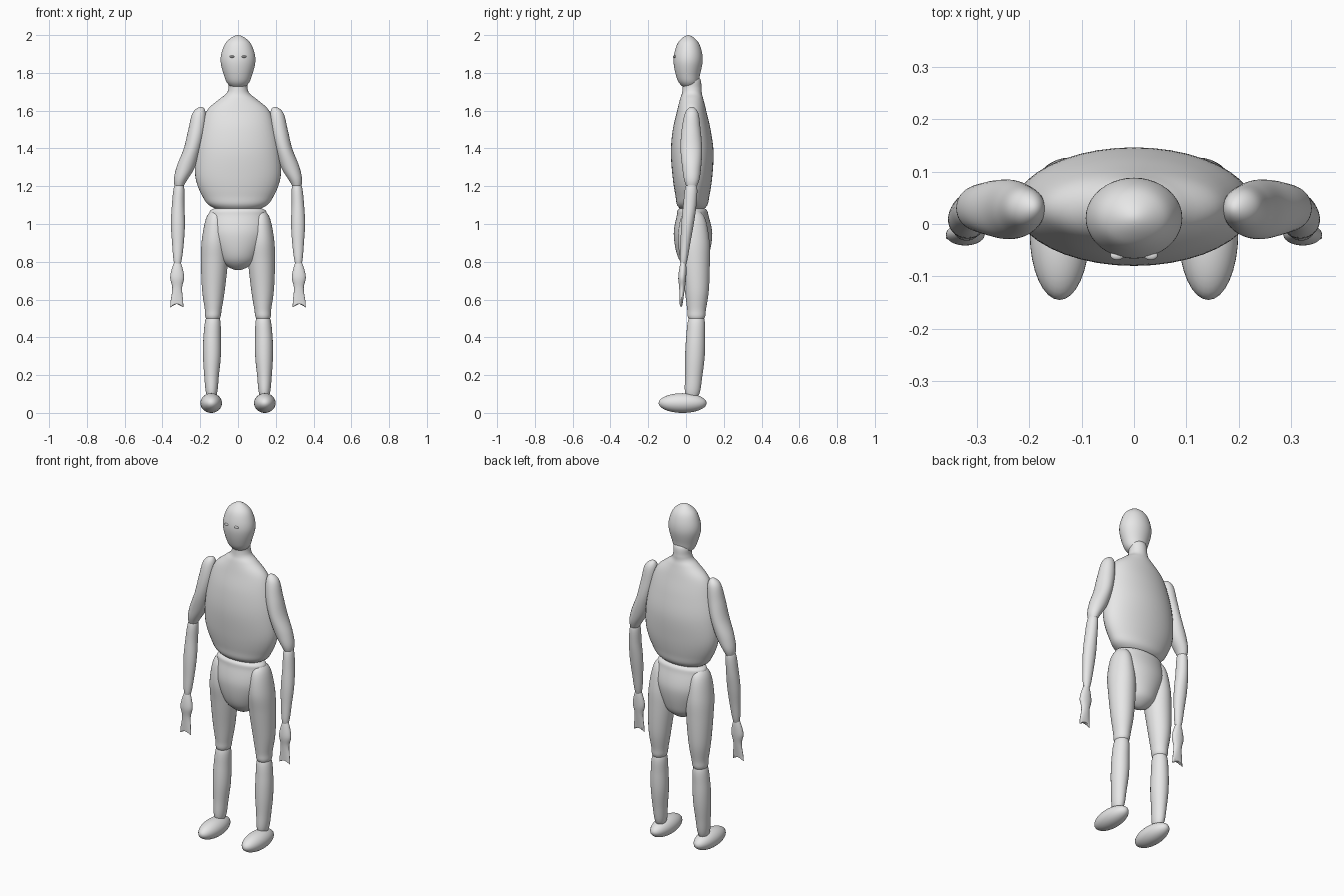
import bpy
import bmesh
import math
from mathutils import Vector, Matrix

SIDES = 40
STEPS = 6


def make_material(name, colour):
    material = bpy.data.materials.new(name)
    material.use_nodes = True
    material.diffuse_color = colour
    material.node_tree.nodes["Principled BSDF"].inputs["Base Color"].default_value = colour
    return material


def finish(name, bm, material):
    """Turn a bmesh into a smooth shaded object."""
    bmesh.ops.recalc_face_normals(bm, faces=bm.faces)
    mesh = bpy.data.meshes.new(name)
    bm.to_mesh(mesh)
    bm.free()
    mesh.materials.append(material)
    obj = bpy.data.objects.new(name, mesh)
    bpy.context.collection.objects.link(obj)
    bpy.ops.object.select_all(action='DESELECT')
    obj.select_set(True)
    bpy.context.view_layer.objects.active = obj
    bpy.ops.object.shade_smooth_by_angle(angle=math.radians(60))
    return obj


def pole_mirror(pole, neighbour):
    """Phantom ring beyond an end, so that closed ends become round."""
    phantom = neighbour.copy()
    if pole[2] == 0:
        phantom[2], phantom[4] = -neighbour[2], -neighbour[4]
    else:
        phantom = pole * 2 - neighbour
    return phantom


def smooth_rings(rings):
    """Catmull-Rom interpolation of the control rings."""
    pts = [Vector(r) for r in rings]
    pts = [pole_mirror(pts[0], pts[1])] + pts + [pole_mirror(pts[-1], pts[-2])]
    result = []
    for a, b, c, d in zip(pts, pts[1:], pts[2:], pts[3:]):
        for step in range(STEPS):
            t = step / STEPS
            result.append(b + (c - a) * (t / 2)
                          + (a * 2 - b * 5 + c * 4 - d) * (t * t / 2)
                          + (b * 3 - a - c * 3 + d) * (t ** 3 / 2))
    result.append(pts[-2])
    return result


def loft(name, rings, material, side=1, notch=0):
    """Skin elliptical rings given as height, x centre, x radius, y centre, y radius."""
    bm = bmesh.new()
    previous = None
    for z, cx, rx, cy, ry in smooth_rings(rings):
        if abs(rx) < 1e-5:
            loop = [bm.verts.new((cx * side, cy, z))] * SIDES
        else:
            loop = []
            for i in range(SIDES):
                a = math.tau * i / SIDES
                loop.append(bm.verts.new(((cx + rx * math.cos(a)) * side,
                                          cy + ry * math.sin(a), z)))
        if previous:
            for i in range(SIDES):
                j = (i + 1) % SIDES
                corners = (previous[i], previous[j], loop[j], loop[i])
                bm.faces.new(list(dict.fromkeys(corners)))
        previous = loop
    # An open end is capped, with its two corners pulled down
    if notch:
        for i, vert in enumerate(previous):
            vert.co.z -= notch * math.cos(math.tau * i / SIDES) ** 2
        centre = bm.verts.new(sum((v.co for v in previous), Vector()) / SIDES)
        centre.co.z += notch / 2
        for i in range(SIDES):
            bm.faces.new((previous[i], previous[(i + 1) % SIDES], centre))
    return finish(name, bm, material)


def ellipsoid(name, centre, radii, material):
    bm = bmesh.new()
    matrix = Matrix.Translation(centre) @ Matrix.Diagonal((*radii, 1))
    bmesh.ops.create_uvsphere(bm, u_segments=32, v_segments=20, radius=1, matrix=matrix)
    return finish(name, bm, material)


cube = bpy.data.objects.get("Cube")
if cube:
    bpy.data.objects.remove(cube, do_unlink=True)

skin = make_material("light grey", (0.8, 0.8, 0.8, 1))
eye_white = make_material("pale eye", (0.9, 0.9, 0.9, 1))

# Head, tapering to the chin
loft("head", [
    (2, 0, 0, .012, 0), (1.97, 0, .056, .012, .047), (1.92, 0, .083, .012, .07),
    (1.86, 0, .092, .011, .077), (1.79, 0, .075, .01, .064),
    (1.74, 0, .052, .015, .046), (1.71, 0, 0, .02, 0)], skin)

# Neck running into the barrel shaped torso
loft("torso", [
    (1.79, 0, 0, .03, 0), (1.77, 0, .045, .03, .044), (1.72, 0, .05, .032, .05),
    (1.69, 0, .062, .031, .053), (1.66, 0, .1, .03, .062), (1.6, 0, .165, .03, .077),
    (1.5, 0, .2, .03, .1), (1.38, 0, .223, .033, .113), (1.25, 0, .226, .034, .105),
    (1.15, 0, .19, .034, .09), (1.09, 0, .138, .033, .073), (1.05, 0, 0, .033, 0)], skin)

loft("pelvis", [
    (1.1, 0, 0, .033, 0), (1.08, 0, .132, .033, .07), (1.04, 0, .153, .035, .085),
    (.95, 0, .155, .037, .102), (.85, 0, .115, .037, .088),
    (.79, 0, .077, .04, .06), (.755, 0, 0, .04, 0)], skin)

# Limbs and eyes, once for each side
for label, side in (("left", 1), ("right", -1)):
    loft(label + "_upper_arm", [
        (1.62, .195, 0, .03, 0), (1.59, .205, .034, .03, .034),
        (1.5, .218, .045, .027, .05), (1.4, .241, .046, .028, .057),
        (1.3, .277, .049, .03, .05), (1.22, .308, .031, .03, .036),
        (1.16, .313, 0, .028, 0)], skin, side)
    loft(label + "_forearm", [
        (1.23, .31, 0, .029, 0), (1.2, .312, .026, .028, .03),
        (1.1, .317, .033, .02, .035), (1, .318, .037, .008, .033),
        (.9, .318, .031, -.003, .026), (.8, .32, .02, -.013, .018),
        (.76, .321, 0, -.015, 0)], skin, side)
    loft(label + "_hand", [
        (.82, .321, 0, -.014, 0), (.79, .321, .02, -.015, .015),
        (.72, .322, .037, -.02, .021), (.66, .322, .026, -.021, .015),
        (.577, .324, .035, -.026, .008)], skin, side, notch=.018)
    loft(label + "_thigh", [
        (1.08, .115, 0, .035, 0), (1.04, .12, .045, .036, .06),
        (.92, .123, .068, .04, .083), (.8, .125, .071, .049, .077),
        (.65, .13, .06, .057, .064), (.55, .131, .045, .056, .05),
        (.5, .133, .037, .055, .042), (.46, .134, 0, .055, 0)], skin, side)
    loft(label + "_shin", [
        (.54, .133, 0, .055, 0), (.5, .133, .037, .055, .041),
        (.4, .137, .046, .051, .05), (.3, .138, .047, .047, .052),
        (.2, .14, .039, .041, .046), (.1, .14, .028, .033, .037),
        (.06, .14, 0, .03, 0)], skin, side)
    ellipsoid(label + "_foot", (side * .142, -.018, .052), (.057, .127, .052), skin)
    ellipsoid(label + "_eye", (side * .032, -.06, 1.886), (.013, .009, .006), eye_white)
